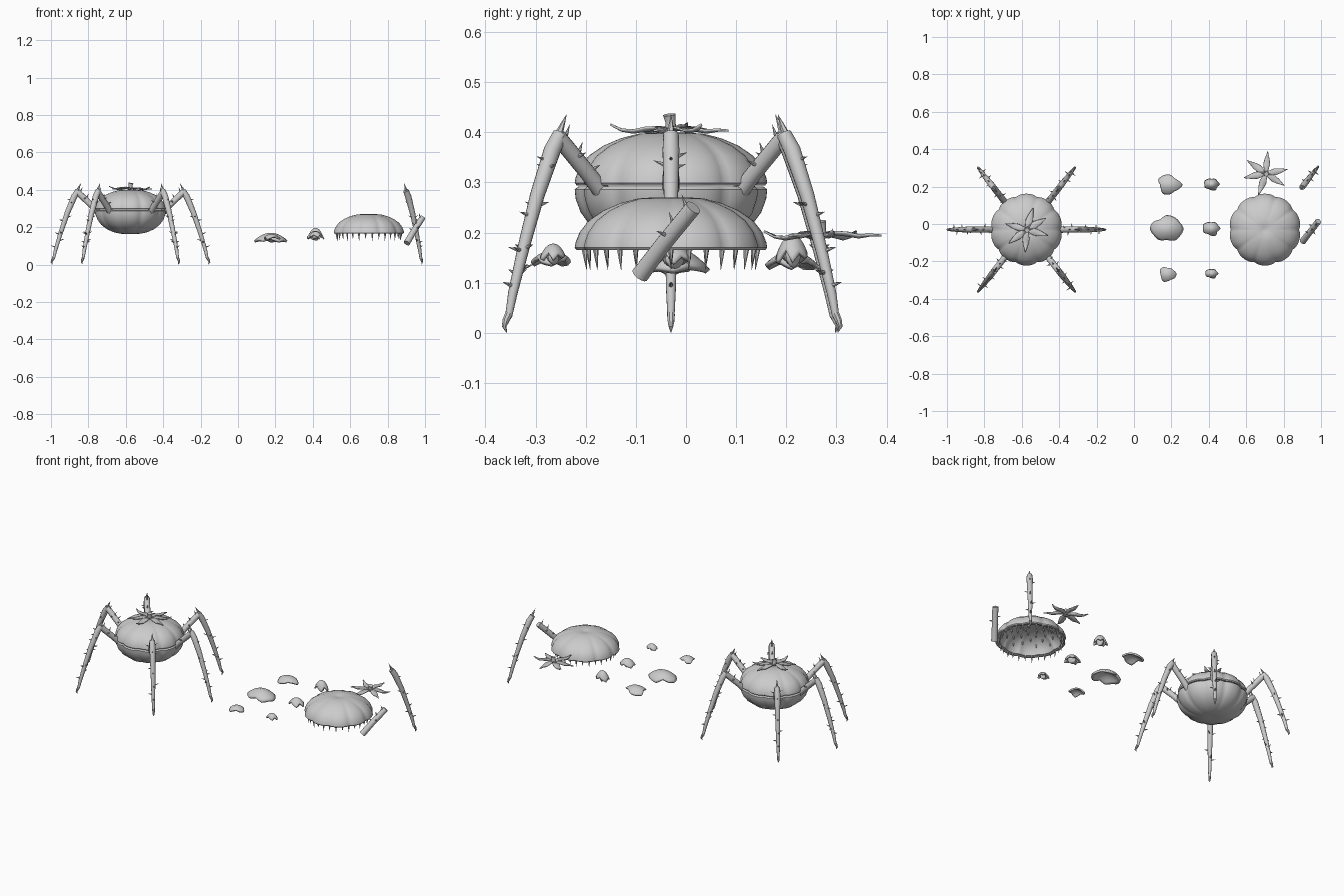
import bpy, bmesh, random
from math import sin, cos, pi, radians
from mathutils import Vector as V

if "Cube" in bpy.data.objects:
    bpy.data.objects.remove(bpy.data.objects["Cube"])

random.seed(4)
BODY = V((-0.575, -0.03, 0))
CAP = V((0.70, -0.03, 0.165))


def finish(name, bm, angle=40, thick=0):
    bmesh.ops.recalc_face_normals(bm, faces=bm.faces)
    me = bpy.data.meshes.new(name)
    bm.to_mesh(me)
    bm.free()
    ob = bpy.data.objects.new(name, me)
    bpy.context.collection.objects.link(ob)
    bpy.ops.object.select_all(action='DESELECT')
    ob.select_set(True)
    bpy.context.view_layer.objects.active = ob
    bpy.ops.object.shade_smooth_by_angle(angle=radians(angle))
    if thick:
        m = ob.modifiers.new("thickness", 'SOLIDIFY')
        m.thickness = thick
    return ob


def tube(bm, pts, radii, n=10):
    """Round tube through pts, closed at both ends."""
    rings = []
    for i, p in enumerate(pts):
        d = (pts[min(i + 1, len(pts) - 1)] - pts[max(i - 1, 0)]).normalized()
        a = d.cross(V((0.31, 0.9, 0.2))).normalized()
        b = d.cross(a)
        rings.append([bm.verts.new(p + radii[i] * (a * cos(2*pi*k/n) + b * sin(2*pi*k/n)))
                      for k in range(n)])
    for r0, r1 in zip(rings, rings[1:]):
        for k in range(n):
            bm.faces.new((r0[k], r0[(k+1) % n], r1[(k+1) % n], r1[k]))
    bm.faces.new(rings[0])
    bm.faces.new(rings[-1])


def spike(bm, base, direction, length, r):
    d = direction.normalized()
    tube(bm, [base, base + d * length * .5, base + d * length], [r, r * .55, r * .05], 6)


def lobed(bm, profile, centre, lobes=10, depth=0.05, seg=100):
    """Lathe with pumpkin-like ribs; the last profile point is the pole."""
    rows = []
    for r, z in profile[:-1]:
        row = []
        for k in range(seg):
            t = 2 * pi * k / seg
            f = 1 - depth * (1 - abs(sin(lobes * t / 2))) ** 1.5
            row.append(bm.verts.new(centre + V((r * f * cos(t), r * f * sin(t), z))))
        rows.append(row)
    for a, b in zip(rows, rows[1:]):
        for k in range(seg):
            bm.faces.new((a[k], a[(k+1) % seg], b[(k+1) % seg], b[k]))
    pole = bm.verts.new(centre + V((0, 0, profile[-1][1])))
    for k in range(seg):
        bm.faces.new((rows[-1][k], rows[-1][(k+1) % seg], pole))


# Upper and lower shells
UPPER = [(.168, .004), (.188, 0), (.192, .005), (.190, .016), (.182, .036), (.164, .059),
         (.135, .079), (.100, .094), (.065, .103), (.035, .105), (.015, .101), (0, .098)]
INNER = [(.168, .004), (.160, .030), (.135, .058), (.100, .076), (.050, .087), (0, .089)]
LOWER = [(.165, -.003), (.184, 0), (.192, -.006), (.190, -.025), (.180, -.052), (.160, -.079),
         (.130, -.102), (.095, -.118), (.055, -.127), (.02, -.128), (0, -.126)]


def upper_shell(name, centre):
    bm = bmesh.new()
    lobed(bm, UPPER, centre)
    lobed(bm, INNER, centre)
    finish(name, bm)


def teeth(name, centre):
    bm = bmesh.new()
    for k in range(30):
        t = 2 * pi * k / 30
        spike(bm, centre + V((.174 * cos(t), .174 * sin(t), .008)),
              V((-.1 * cos(t), -.1 * sin(t), -1)), .048 if k % 2 else .038, .0065)
    # small teeth on the inner roof
    for k in range(40):
        t, r = k * 2.4, .15 * ((k + .5) / 40) ** .5
        z = .089 - .05 * (r / .15) ** 3
        spike(bm, centre + V((r * cos(t), r * sin(t), z)), V((0, 0, -1)), .02, .005)
    finish(name, bm)


upper_shell("body_upper_shell", BODY + V((0, 0, .294)))
bm = bmesh.new()
lobed(bm, LOWER, BODY + V((0, 0, .292)))
finish("body_lower_shell", bm)
upper_shell("loose_upper_shell", CAP)
teeth("loose_shell_teeth", CAP)


# Legs, drawn in a radial plane (r out, t sideways, z up)
def frame(centre, deg):
    c, s = cos(radians(deg)), sin(radians(deg))
    return (lambda r, t, z: centre + V((r*c - t*s, r*s + t*c, z)),
            lambda r, t, z: V((r*c - t*s, r*s + t*c, z)))


def upper_leg(name, centre, deg):
    P, D = frame(centre, deg)
    bm = bmesh.new()
    tube(bm, [P(.15, 0, .255), P(.21, 0, .318), P(.285, 0, .390)], [.018, .0165, .0165], 14)
    for r, z, t, l in [(.268, .388, 0, .03), (.235, .355, 0, .028), (.245, .352, 1, .022),
                       (.225, .335, -1, .025), (.205, .325, .6, .02)]:
        spike(bm, P(r, t * .012, z), D(-.35, t * 1.2, .8 if not t else .45), l, .005)
    finish(name, bm)


def lower_leg(name, centre, deg):
    P, D = frame(centre, deg)
    bm = bmesh.new()
    tube(bm, [P(.280, 0, .396), P(.300, 0, .365), P(.338, 0, .275), P(.373, 0, .17),
              P(.400, 0, .08), P(.411, 0, .032)], [.015, .017, .0145, .012, .0095, .007], 14)
    # curved claw
    tube(bm, [P(.410, 0, .038), P(.418, 0, .024), P(.422, 0, .013), P(.416, 0, .001)],
         [.008, .007, .005, .0008], 8)
    # knee thorn and smaller thorns down the shin
    spike(bm, P(.286, 0, .392), D(-.5, 0, 1), .048, .009)
    for r, z, a, t in [(.318, .345, 1, 0), (.362, .235, 1, 0), (.405, .095, 1, 0), (.385, .165, 1, .3),
                       (.335, .255, -1, .3), (.375, .13, -1, -.3), (.315, .33, 0, 1), (.345, .255, 0, -1),
                       (.372, .17, 0, 1), (.388, .12, 0, -1)]:
        spike(bm, P(r, t * .009, z), D(a, t, .3), .022, .0045)
    finish(name, bm)


for i, deg in enumerate((0, 52, 128, 180, 232, 308)):
    upper_leg(f"upper_leg_{i+1}", BODY, deg)
    lower_leg(f"lower_leg_{i+1}", BODY, deg)
lower_leg("loose_lower_leg", V((.725, -.025, 0)), 52)
upper_leg("loose_upper_leg", V((.81, -.21, -.14)), 52)


# Leafy crown with a stem
def crown(name, centre, angles):
    bm = bmesh.new()
    for j, deg in enumerate(angles):
        P, _ = frame(centre, deg)
        rows = []
        for r, w, z in [(0, .008, .004), (.025, .013, .007), (.05, .018, .004), (.075, .014, .000),
                        (.098, .007, .004), (.12, .0008, .016 if j % 2 else .004)]:
            rows.append([bm.verts.new(P(r, -w, z + w * .35)), bm.verts.new(P(r, 0, z)),
                         bm.verts.new(P(r, w, z + w * .35))])
        for a, b in zip(rows, rows[1:]):
            for k in (0, 1):
                bm.faces.new((a[k], a[k+1], b[k+1], b[k]))
    finish(name + "_leaves", bm, 40, .004)
    bm = bmesh.new()
    tube(bm, [centre, centre + V((0, -.001, .018)), centre + V((.003, -.003, .034))],
         [.013, .010, .013], 12)
    finish(name + "_stem", bm)


crown("crown", BODY + V((0, 0, .401)), (73, 30, -16, -93, 218, 164))
crown("loose_crown", V((.705, .27, .188)), (85, 145, 191, 251, 327, 11))


# Broken skin fragments: ragged curved shells
def fragment(name, c, sx, sy, z0, z1, outline, thick):
    bm = bmesh.new()
    n, rings = 48, 6
    rows = []
    for j in range(1, rings + 1):
        u, row = j / rings, []
        for k in range(n):
            f = k / n * len(outline)
            i = int(f)
            e = outline[i] + (outline[(i+1) % len(outline)] - outline[i]) * (f - i)
            t = 2 * pi * k / n
            row.append(bm.verts.new((c[0] + sx*u*e*cos(t), c[1] + sy*u*e*sin(t),
                                     z1 - (z1 - z0) * (u * e) ** 2)))
        rows.append(row)
    top = bm.verts.new((c[0], c[1], z1))
    for k in range(n):
        bm.faces.new((top, rows[0][k], rows[0][(k+1) % n]))
        for a, b in zip(rows, rows[1:]):
            bm.faces.new((a[k], b[k], b[(k+1) % n], a[(k+1) % n]))
    finish(name, bm, 40, -thick)


fragment("skin_fragment_large", (.175, -.025), .082, .064, .118, .158,
         (1, .9, .95, 1, .75, .95, 1, .9, .95, .8, 1, .95), .012)
fragment("skin_fragment_back", (.19, .21), .064, .05, .125, .153,
         (1, .75, .7, .95, 1, 1, .7, .75, 1, .9, .7, .8), .010)
fragment("skin_fragment_front", (.18, -.268), .042, .04, .132, .155,
         (1, .8, .75, .65, .95, 1, .75, .8, 1, .8, .7, .9), .009)

# Small chunks: bell-shaped lumps with a thin ragged skirt
for name, c, sx, sy, z0, z1 in [("chunk_back", (.415, .212), .037, .029, .138, .188),
                                ("chunk_middle", (.413, -.025), .043, .036, .135, .172),
                                ("chunk_front", (.415, -.265), .030, .021, .143, .170)]:
    fragment(name + "_skin", c, sx, sy, z0, z1,
             (1, .8, .9, .75, .9, 1, .85, .95, .7, .85, 1, .7), .008)
    bm = bmesh.new()
    bmesh.ops.create_icosphere(bm, subdivisions=3, radius=1)
    for v in bm.verts:
        p = v.co * (1 + .12 * sin(5 * v.co.x + 3 * v.co.y))
        v.co = (c[0] + p.x * sx * .55, c[1] + p.y * sy * .55, (z0 + z1) / 2 - .006 + p.z * (z1 - z0) * .5)
    finish(name + "_flesh", bm)
